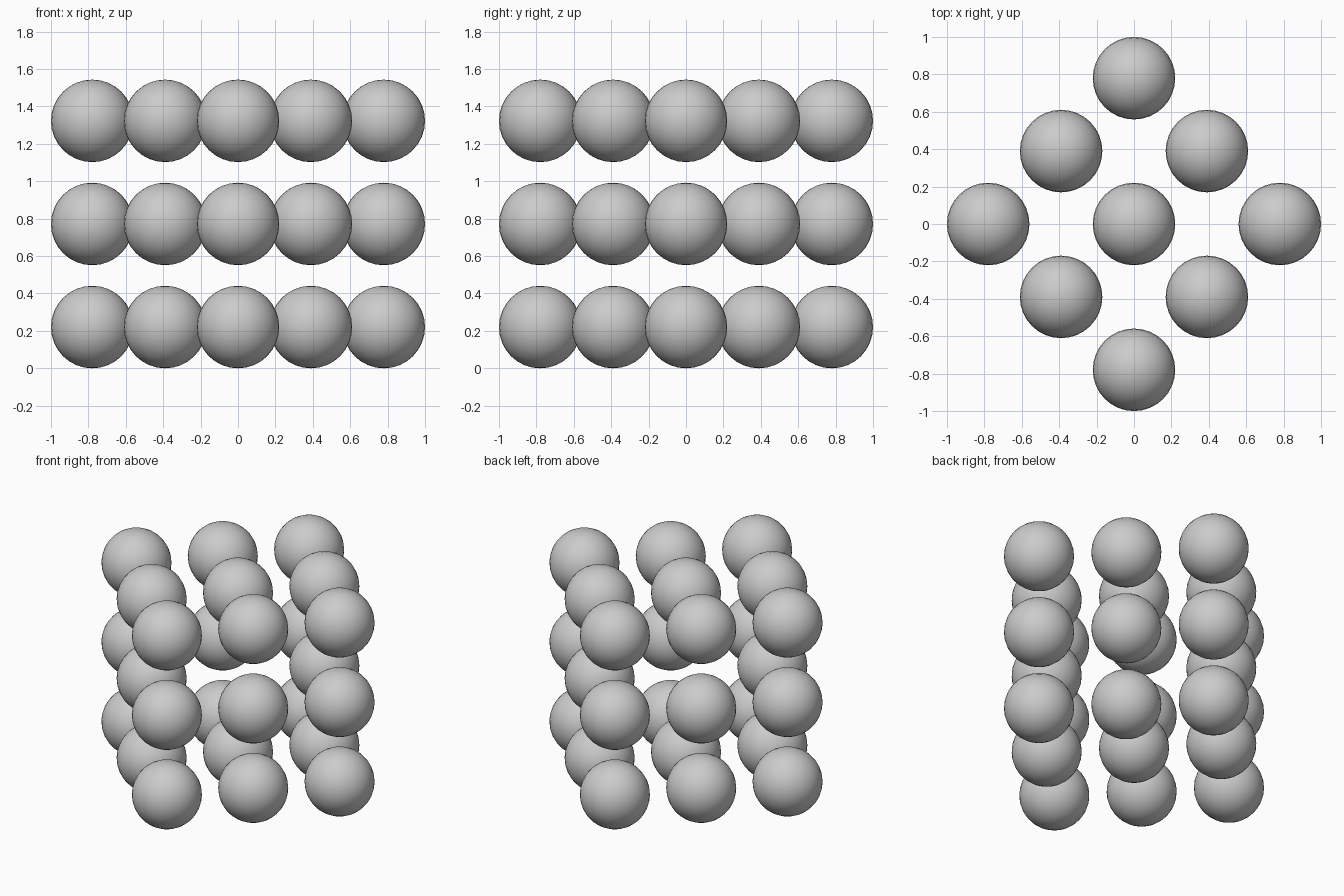
import bpy
from math import sqrt

if "Cube" in bpy.data.objects:
    bpy.data.objects.remove(bpy.data.objects["Cube"])

S = 0.5512   # lattice spacing
R = 0.2205   # ball radius
H = S / sqrt(2)

# One shared smooth ball mesh
bpy.ops.mesh.primitive_uv_sphere_add(segments=32, ring_count=16, radius=R)
first = bpy.context.object
bpy.ops.object.shade_smooth()
ball_mesh = first.data
ball_mesh.name = "ball"
bpy.data.objects.remove(first)

# 3 x 3 x 3 lattice turned 45 degrees about z, with the central ball left out
for k in range(3):
    for i in (-1, 0, 1):
        for j in (-1, 0, 1):
            if (i, j, k) == (0, 0, 1):
                continue
            ball = bpy.data.objects.new(f"lattice_ball_{k}_{i + 1}_{j + 1}", ball_mesh)
            ball.location = ((i - j) * H, (i + j) * H, R + k * S)
            bpy.context.collection.objects.link(ball)
